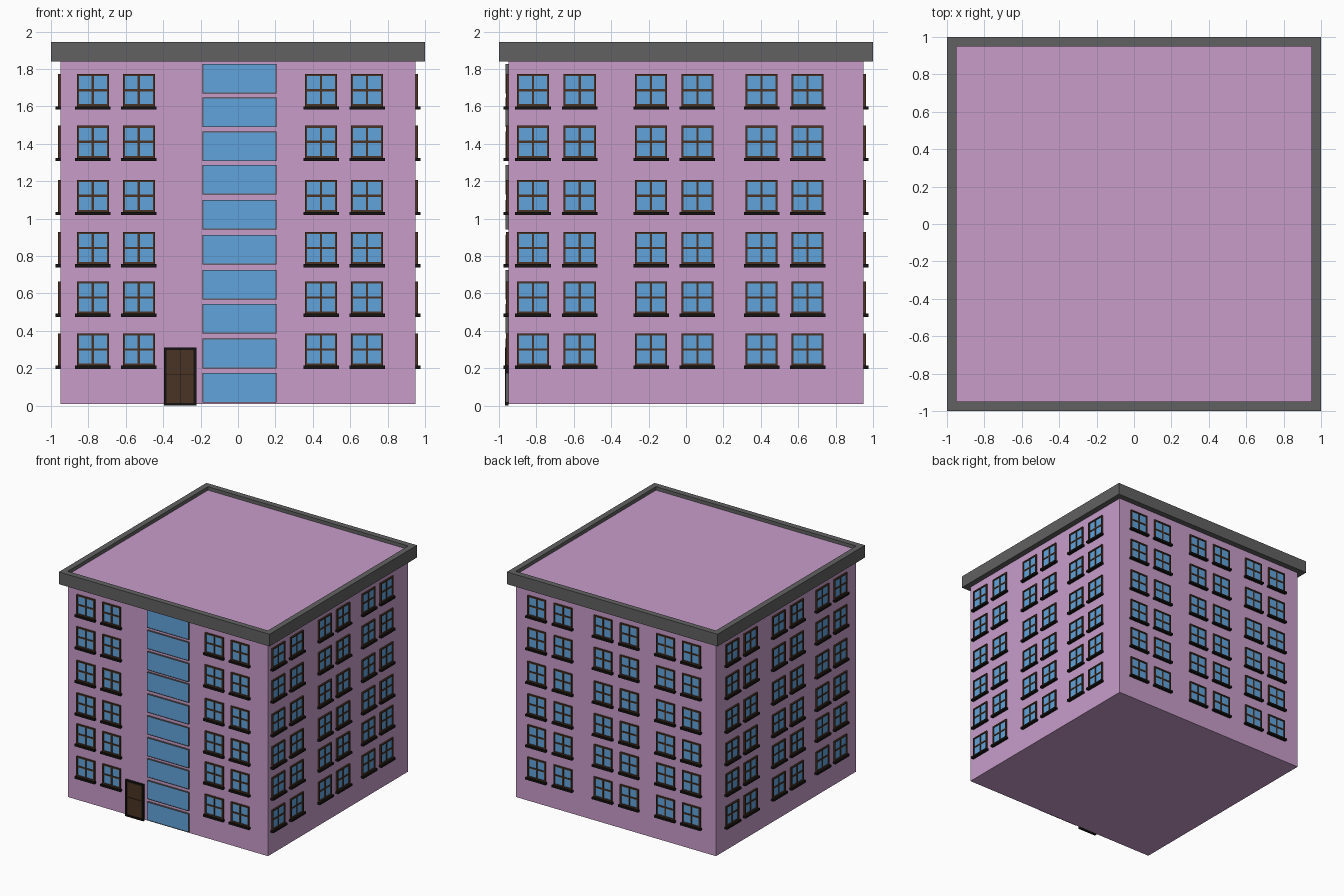
import bpy, bmesh
from math import radians
from mathutils import Matrix, Vector

if "Cube" in bpy.data.objects:
    bpy.data.objects.remove(bpy.data.objects["Cube"])


def material(name, rgb):
    m = bpy.data.materials.new(name)
    m.diffuse_color = (*rgb, 1)
    m.use_nodes = True
    m.node_tree.nodes["Principled BSDF"].inputs["Base Color"].default_value = m.diffuse_color
    return m


PINK = material("pink_render", (0.58, 0.335, 0.59))
GLASS = material("blue_glass", (0.12, 0.37, 0.72))
WOOD = material("brown_wood", (0.07, 0.034, 0.018))
DARK = material("dark_sill", (0.008, 0.007, 0.006))
GREY = material("dark_grey", (0.12, 0.12, 0.12))


def finish(name, bm, mat, turn=0):
    bmesh.ops.recalc_face_normals(bm, faces=bm.faces)
    bm.transform(Matrix.Rotation(radians(turn), 4, 'Z'))
    me = bpy.data.meshes.new(name)
    bm.to_mesh(me)
    bm.free()
    me.materials.append(mat)
    ob = bpy.data.objects.new(name, me)
    bpy.context.collection.objects.link(ob)
    return ob


def box(bm, x0, x1, y0, y1, z0, z1):
    size = Vector((x1 - x0, y1 - y0, z1 - z0))
    mid = Vector((x0 + x1, y0 + y1, z0 + z1)) / 2
    bmesh.ops.create_cube(bm, size=1, matrix=Matrix.Translation(mid) @ Matrix.Diagonal((*size, 1)))


def border(bm, x0, x1, z0, z1, t, y0, y1):
    """Four bars around a rectangle on the front wall."""
    box(bm, x0, x0 + t, y0, y1, z0, z1)
    box(bm, x1 - t, x1, y0, y1, z0, z1)
    box(bm, x0 + t, x1 - t, y0, y1, z1 - t, z1)
    box(bm, x0 + t, x1 - t, y0, y1, z0, z0 + t)


W = 0.95  # half width of the walls

# Main block, with the flat roof set below the parapet top
bm = bmesh.new()
box(bm, -W, W, -W, W, 0.008, 1.915)
finish("building_body", bm, PINK)

# Parapet: a square ring swept from a four-point profile
bm = bmesh.new()
profile = [(1, 1.84), (1, 1.945), (W, 1.945), (W, 1.84)]
rings = [[bm.verts.new((sx * r, sy * r, z)) for r, z in profile]
         for sx, sy in ((-1, -1), (1, -1), (1, 1), (-1, 1))]
for i in range(4):
    a, b = rings[i], rings[(i + 1) % 4]
    for j in range(4):
        k = (j + 1) % 4
        bm.faces.new((a[j], b[j], b[k], a[k]))
finish("roof_parapet", bm, GREY)

# Windows: each facade is made at the front and turned into place
tops = [1.773, 1.497, 1.208, 0.929, 0.664, 0.386]
side = [-0.818, -0.568, -0.187, 0.061, 0.404, 0.65]
facades = {
    "front": (0, [-0.776, -0.53, 0.444, 0.69]),
    "right": (90, side),
    "back": (180, [u + 0.07 for u in side]),
    "left": (270, [u + 0.08 for u in side]),
}
for label, (turn, columns) in facades.items():
    frames, panes, sills = bmesh.new(), bmesh.new(), bmesh.new()
    for u in columns:
        for top in tops:
            h = 0.086
            z = top - h
            border(frames, u - h, u + h, z - h, z + h, 0.011, -0.963, -W)
            box(frames, u - 0.006, u + 0.006, -0.96, -W, z - h + 0.011, z + h - 0.011)
            for s in (-1, 1):
                a, b = sorted((u + s * 0.006, u + s * (h - 0.011)))
                box(frames, a, b, -0.96, -W, z - 0.006, z + 0.006)
            box(panes, u - h + 0.005, u + h - 0.005, -0.955, -W + 0.01, z - h + 0.005, z + h - 0.005)
            box(sills, u - 0.095, u + 0.095, -0.976, -W, z - h - 0.017, z - h)
    finish(label + "_window_frames", frames, WOOD, turn)
    finish(label + "_window_panes", panes, GLASS, turn)
    finish(label + "_window_sills", sills, DARK, turn)

# Stairwell glazing: a stack of ten wide panels
frames, panes = bmesh.new(), bmesh.new()
for z in (0.096, 0.279, 0.466, 0.647, 0.834, 1.022, 1.209, 1.386, 1.568, 1.749):
    border(frames, -0.189, 0.205, z - 0.079, z + 0.079, 0.004, -0.965, -W)
    box(panes, -0.186, 0.202, -0.962, -W + 0.01, z - 0.076, z + 0.076)
finish("stairwell_frames", frames, GREY)
finish("stairwell_panes", panes, GLASS)

# Entrance door: dark surround and four brown panels
surround, panels = bmesh.new(), bmesh.new()
border(surround, -0.396, -0.222, 0, 0.312, 0.015, -0.968, -W)
box(surround, -0.382, -0.236, -0.954, -W, 0.01, 0.3)
for x0, x1 in ((-0.381, -0.3105), (-0.3075, -0.237)):
    for z0, z1 in ((0.015, 0.165), (0.168, 0.297)):
        box(panels, x0, x1, -0.961, -0.952, z0, z1)
finish("door_surround", surround, DARK)
finish("door_panels", panels, WOOD)
